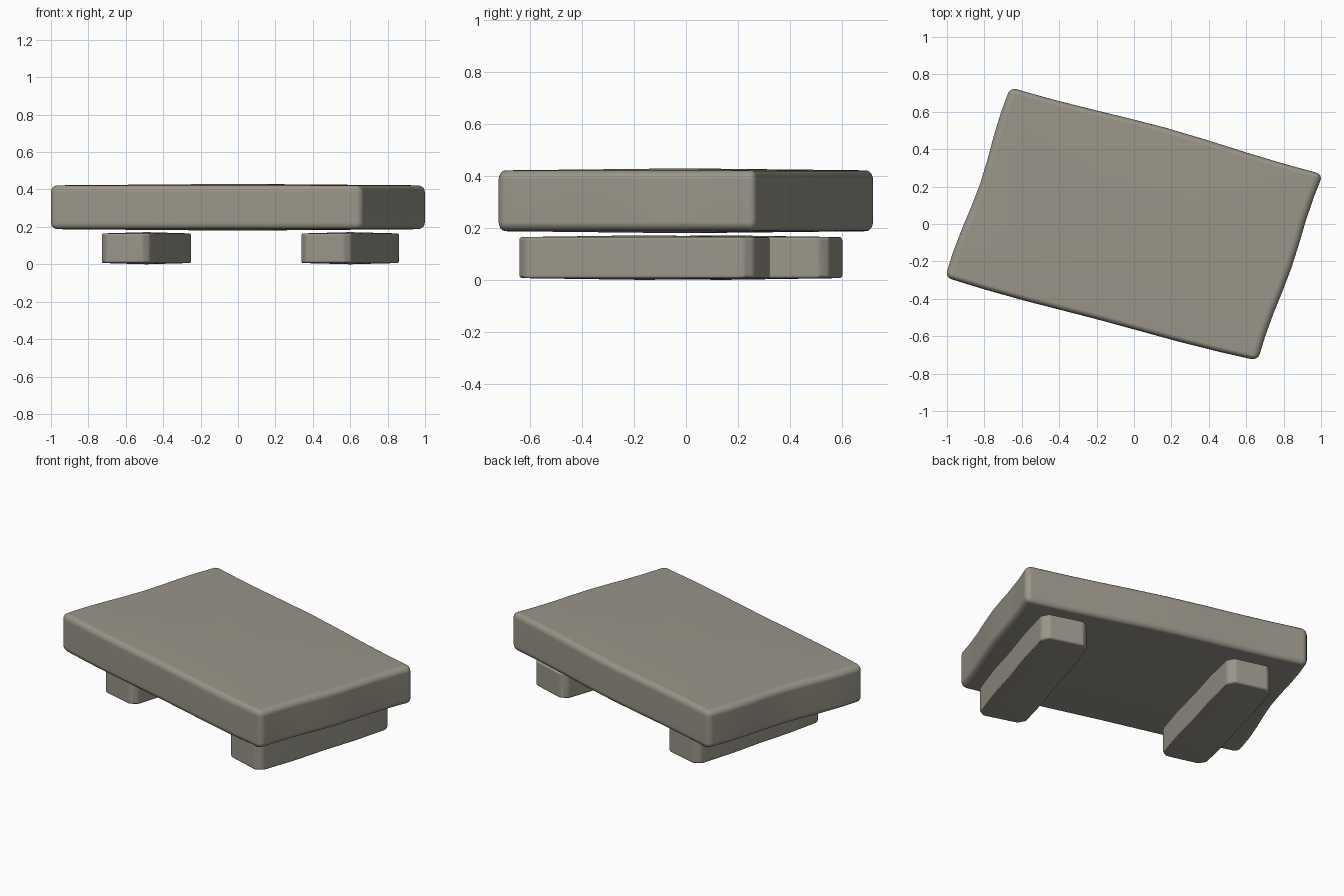
import bpy, bmesh, math
from mathutils import Vector

cube = bpy.data.objects.get("Cube")
if cube:
    bpy.data.objects.remove(cube, do_unlink=True)

stone = bpy.data.materials.new("warm_grey_stone")
stone.use_nodes = True
COLOUR = (0.32, 0.30, 0.25, 1)
stone.diffuse_color = COLOUR
bsdf = stone.node_tree.nodes["Principled BSDF"]
bsdf.inputs["Base Color"].default_value = COLOUR
bsdf.inputs["Roughness"].default_value = 0.9


def wavy_outline(corners, waves, steps=8):
    """Walk round the corners, pushing each side in and out a little."""
    points = []
    for i, corner in enumerate(corners):
        a, b = Vector(corner), Vector(corners[(i + 1) % len(corners)])
        side = b - a
        out = Vector((side.y, -side.x)).normalized()
        bow, ripple = waves[i % len(waves)]
        for s in range(steps):
            t = s / steps
            push = bow * math.sin(math.pi * t) + ripple * math.sin(3 * math.pi * t)
            points.append(a + side * t + out * push)
    return points


def stone_block(name, outline, bottom, top, crown, rounding, segments):
    """Extrude an outline, swell its flat faces slightly and round its edges."""
    bm = bmesh.new()
    base = bm.faces.new([bm.verts.new((p.x, p.y, bottom + crown)) for p in outline])
    upper = bmesh.ops.extrude_face_region(bm, geom=[base], use_keep_orig=True)["geom"]
    lid = next(g for g in upper if isinstance(g, bmesh.types.BMFace))
    for v in lid.verts:
        v.co.z = top - crown
    for face, z in ((base, bottom), (lid, top)):
        for v in bmesh.ops.poke(bm, faces=[face])["verts"]:
            v.co.z = z
    bmesh.ops.recalc_face_normals(bm, faces=bm.faces)
    mesh = bpy.data.meshes.new(name)
    bm.to_mesh(mesh)
    bm.free()
    mesh.materials.append(stone)
    obj = bpy.data.objects.new(name, mesh)
    bpy.context.collection.objects.link(obj)
    bevel = obj.modifiers.new("worn_edges", "BEVEL")
    bevel.width = rounding
    bevel.segments = segments
    bevel.limit_method = "ANGLE"
    bevel.angle_limit = math.radians(30)
    mesh.shade_smooth()
    normals = obj.modifiers.new("even_shading", "WEIGHTED_NORMAL")
    normals.keep_sharp = True
    return obj


# Table slab
slab_corners = [(-1.01, -0.285), (0.662, -0.73), (1.01, 0.265), (-0.662, 0.73)]
slab_waves = [(0.012, 0.004), (0.0, -0.006), (0.01, -0.005), (-0.008, 0.007)]
stone_block("table_slab", wavy_outline(slab_corners, slab_waves),
            0.18, 0.43, 0.008, 0.035, 4)


# Supporting blocks, lying parallel to the short ends of the slab
def support(name, centre, length, width, turn):
    w, l, c = width / 2, length / 2, 0.035
    local = [(-w, c - l), (c - w, -l), (w - c, -l), (w, c - l),
             (w, l - c), (w - c, l), (c - w, l), (-w, l - c)]
    corners = []
    for x, y in local:
        p = Vector((x, y))
        corners.append((centre[0] + p.x * math.cos(turn) - p.y * math.sin(turn),
                        centre[1] + p.x * math.sin(turn) + p.y * math.cos(turn)))
    outline = wavy_outline(corners, [(0, 0), (0, 0), (0, 0), (0.008, 0.004)], 4)
    stone_block(name, outline, 0.0, 0.172, 0.007, 0.05, 5)


support("left_support", (0.6, -0.16), 0.95, 0.28, math.radians(-17))
support("right_support", (-0.49, 0.135), 0.92, 0.27, math.radians(-15))
